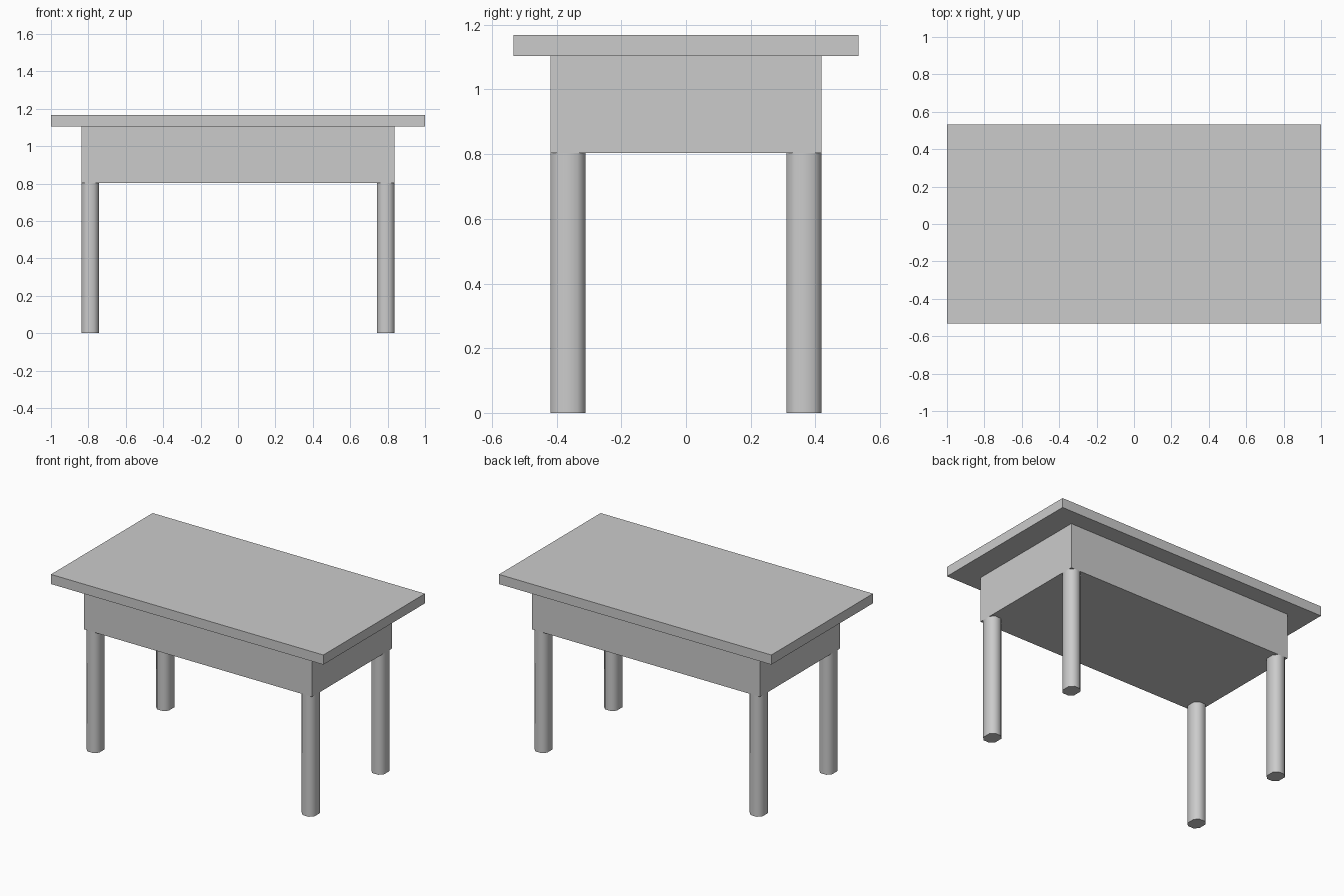
import bpy, bmesh

if "Cube" in bpy.data.objects:
    bpy.data.objects.remove(bpy.data.objects["Cube"])


def box(name, sx, sy, z0, z1, x=0, y=0, chamfer=0):
    """Box between two heights, optionally with chamfered vertical edges."""
    bm = bmesh.new()
    bmesh.ops.create_cube(bm, size=1)
    bmesh.ops.scale(bm, vec=(sx, sy, z1 - z0), verts=bm.verts)
    if chamfer:
        upright = [e for e in bm.edges
                   if abs(e.verts[0].co.z - e.verts[1].co.z) > 1e-4]
        bmesh.ops.bevel(bm, geom=upright, offset=chamfer, segments=1,
                        affect='EDGES')
    bmesh.ops.recalc_face_normals(bm, faces=bm.faces)
    if chamfer:
        # Smooth the sides, keep the end caps crisp
        for f in bm.faces:
            f.smooth = abs(f.normal.z) < 0.5
        for e in bm.edges:
            e.smooth = all(f.smooth for f in e.link_faces)
    mesh = bpy.data.meshes.new(name)
    bm.to_mesh(mesh)
    bm.free()
    ob = bpy.data.objects.new(name, mesh)
    ob.location = (x, y, (z0 + z1) / 2)
    bpy.context.collection.objects.link(ob)
    return ob


# Table top and the deep closed apron below it
box("table_top", 2.0, 1.066, 1.104, 1.168)
box("apron", 1.674, 0.838, 0.803, 1.104)

# Four chamfered legs, flush with the apron corners
LEG_X, LEG_Y = 0.093, 0.108
for side, sx in (("left", -1), ("right", 1)):
    for end, sy in (("front", -1), ("back", 1)):
        box(f"{end}_{side}_leg", LEG_X, LEG_Y, 0, 0.803,
            x=sx * (0.837 - LEG_X / 2), y=sy * (0.419 - LEG_Y / 2),
            chamfer=0.025)
